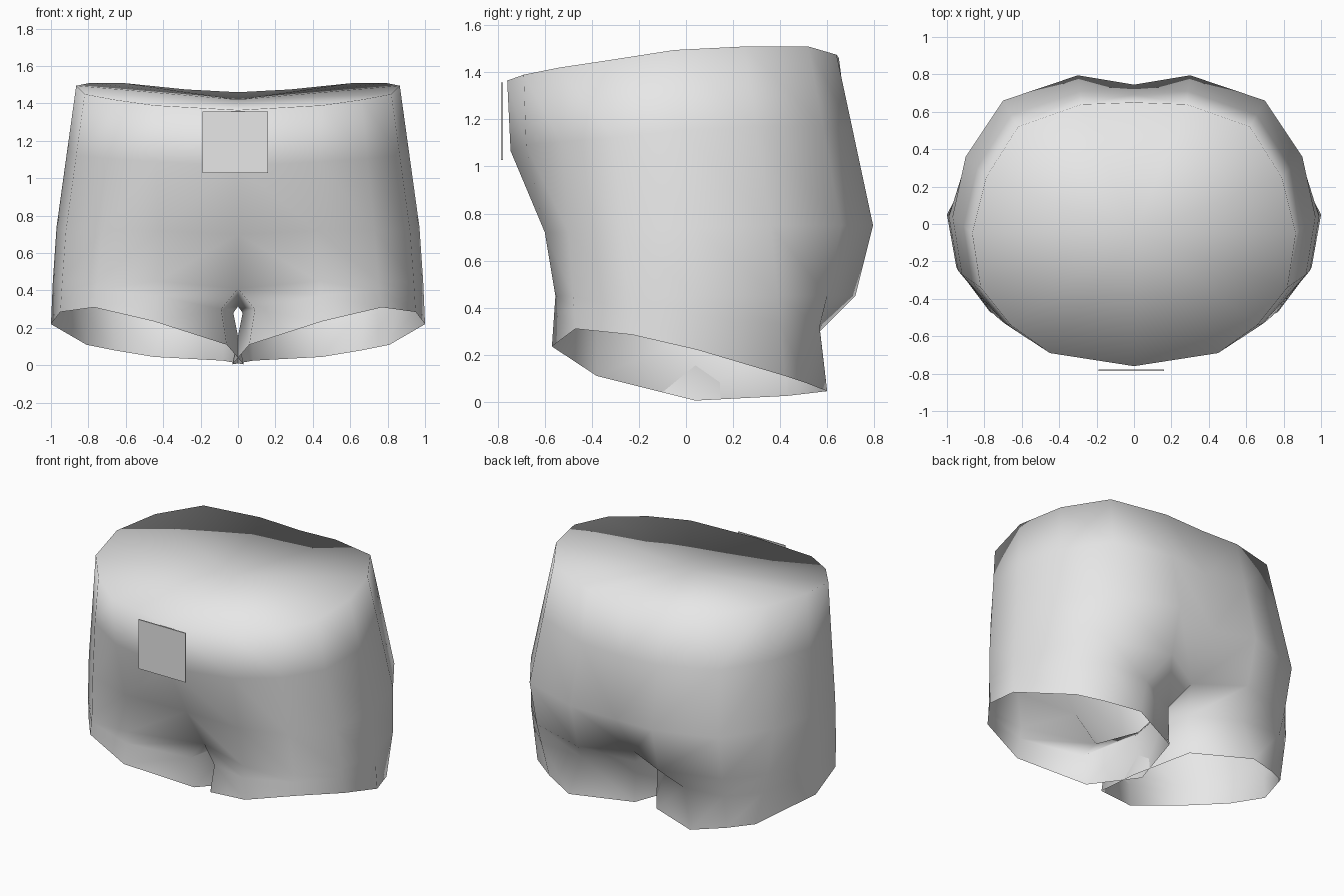
import bpy
import bmesh
from mathutils import Vector

cube = bpy.data.objects.get("Cube")
if cube:
    bpy.data.objects.remove(cube)

# Single cloth colour
cloth = bpy.data.materials.new("light_grey_cloth")
cloth.use_nodes = True
grey = (0.8, 0.8, 0.8, 1.0)
cloth.diffuse_color = grey
cloth.node_tree.nodes["Principled BSDF"].inputs["Base Color"].default_value = grey


def add_object(name, bm, smooth):
    """Turn a bmesh into a finished object with the cloth material."""
    mesh = bpy.data.meshes.new(name)
    bm.to_mesh(mesh)
    bm.free()
    mesh.materials.append(cloth)
    for face in mesh.polygons:
        face.use_smooth = smooth
    obj = bpy.data.objects.new(name, mesh)
    bpy.context.collection.objects.link(obj)
    return obj


def points(*coords):
    return [Vector(co) for co in coords]


def blend(lower, upper, amount):
    return [a.lerp(b, amount) for a, b in zip(lower, upper)]


def add_ring(bm, ring):
    return [bm.verts.new(co) for co in ring]


def bridge(bm, upper, lower, closed=False):
    """Join two rows of vertices with quads."""
    count = len(upper)
    for i in range(count if closed else count - 1):
        j = (i + 1) % count
        bm.faces.new((upper[i], lower[i], lower[j], upper[j]))


# Half outlines, running from the front centre around the side to the back centre
waist = points((0, -.76, 1.365), (.45, -.69, 1.39), (.66, -.54, 1.42),
               (.82, -.34, 1.45), (.865, -.05, 1.495), (.79, .25, 1.51),
               (.62, .52, 1.51), (.28, .64, 1.475), (0, .65, 1.46))
hip = points((0, -.55, .7), (.42, -.6, .72), (.73, -.5, .72),
             (.92, -.27, .72), (.97, .04, .74), (.9, .36, .75),
             (.7, .66, .75), (.3, .795, .75), (0, .745, .72))

# Leg loops add a last point on the inner thigh
thigh = points((0, -.36, .41), (.43, -.555, .45), (.75, -.48, .45),
               (.94, -.25, .45), (.99, .04, .45), (.88, .39, .45),
               (.69, .6, .45), (.3, .72, .45), (0, .55, .43), (0, .04, .315))
hem = points((.06, -.38, .11), (.45, -.57, .235), (.77, -.47, .31),
             (.95, -.23, .285), (1, .05, .22), (.81, .42, .11),
             (.66, .51, .08), (.45, .6, .045), (.08, .43, .025), (-.03, .04, .005))

# Belly fullness between waist and hip
belly = blend(waist, hip, .45)
for i, push in enumerate((.08, .03, .01)):
    belly[i].y -= push

# Tuck below the buttocks and the narrow gap between the legs
tuck = blend(thigh, hem, .36)
tuck[0] = Vector((.09, -.38, .3))
tuck[-3] = Vector((.38, .57, .3))
tuck[-2] = Vector((.08, .42, .29))
tuck[-1] = Vector((.025, .04, .28))

# Shorts body: half shell, closed at the waist and open at the leg
bm = bmesh.new()
rows = [add_ring(bm, ring) for ring in (waist, belly, hip, thigh, tuck, hem)]
for upper, lower in zip(rows[:2], rows[1:3]):
    bridge(bm, upper, lower)
bridge(bm, rows[2], rows[3][:-1])
for upper, lower in zip(rows[3:5], rows[4:]):
    bridge(bm, upper, lower, closed=True)

# Shallow waist cap
middle = bm.verts.new((0, -.05, 1.42))
for a, b in zip(rows[0], rows[0][1:]):
    bm.faces.new((a, b, middle))
bmesh.ops.recalc_face_normals(bm, faces=bm.faces)
shorts = add_object("shorts_body", bm, True)
mirror = shorts.modifiers.new("other_half", "MIRROR")
mirror.use_axis[0] = True
mirror.merge_threshold = .001

# Thin square patch on the front
bm = bmesh.new()
bmesh.ops.create_cube(bm, size=1)
bmesh.ops.scale(bm, vec=(.35, .008, .33), verts=bm.verts)
bmesh.ops.translate(bm, vec=(-.015, -.782, 1.193), verts=bm.verts)
add_object("front_patch", bm, False)
